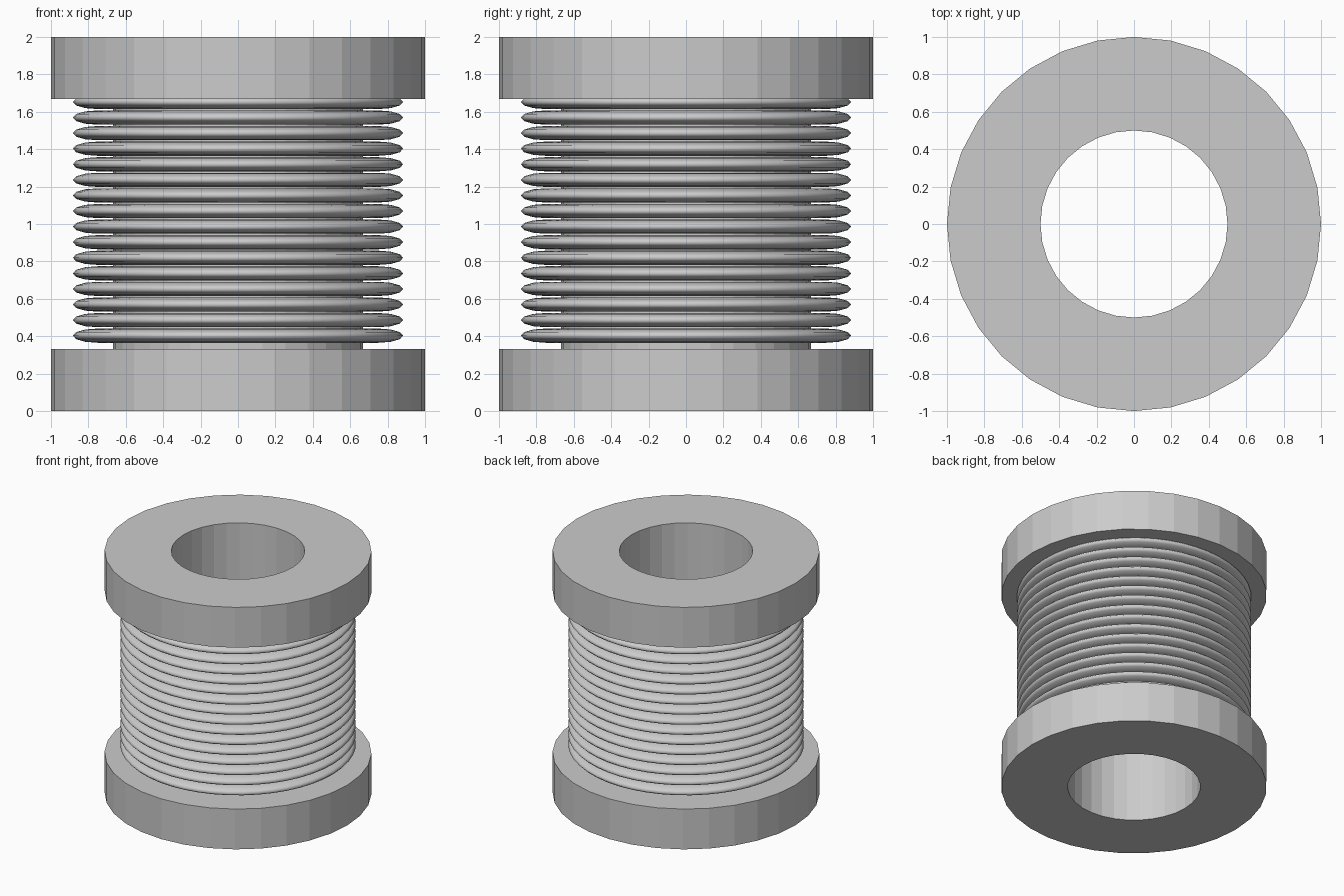
import bpy, bmesh
from math import cos, sin, pi

if "Cube" in bpy.data.objects:
    bpy.data.objects.remove(bpy.data.objects["Cube"])


def lathe(name, profile, sides):
    """Revolve a closed (radius, z) profile around the z axis."""
    bm = bmesh.new()
    rings = []
    for i in range(sides):
        a = 2 * pi * i / sides
        rings.append([bm.verts.new((r * sin(a), r * cos(a), z)) for r, z in profile])
    n = len(profile)
    for i in range(sides):
        p, q = rings[i], rings[(i + 1) % sides]
        for j in range(n):
            k = (j + 1) % n
            bm.faces.new((p[j], p[k], q[k], q[j]))
    bmesh.ops.recalc_face_normals(bm, faces=bm.faces)
    mesh = bpy.data.meshes.new(name)
    bm.to_mesh(mesh)
    bm.free()
    obj = bpy.data.objects.new(name, mesh)
    bpy.context.collection.objects.link(obj)
    return obj


# Hollow spool: two wide flanges joined by a narrower core
lathe("spool_body", [
    (0.5, 0), (1, 0), (1, 0.333), (0.667, 0.333),
    (0.667, 1.667), (1, 1.667), (1, 2), (0.5, 2),
], 32)

# Flattened wire windings stacked along the core
for i in range(16):
    z = 0.403 + i * 0.0833
    section = [(0.75 + 0.133 * cos(2 * pi * k / 12), z + 0.038 * sin(2 * pi * k / 12))
               for k in range(12)]
    winding = lathe(f"winding_{i + 1:02d}", section, 48)
    for face in winding.data.polygons:
        face.use_smooth = True
